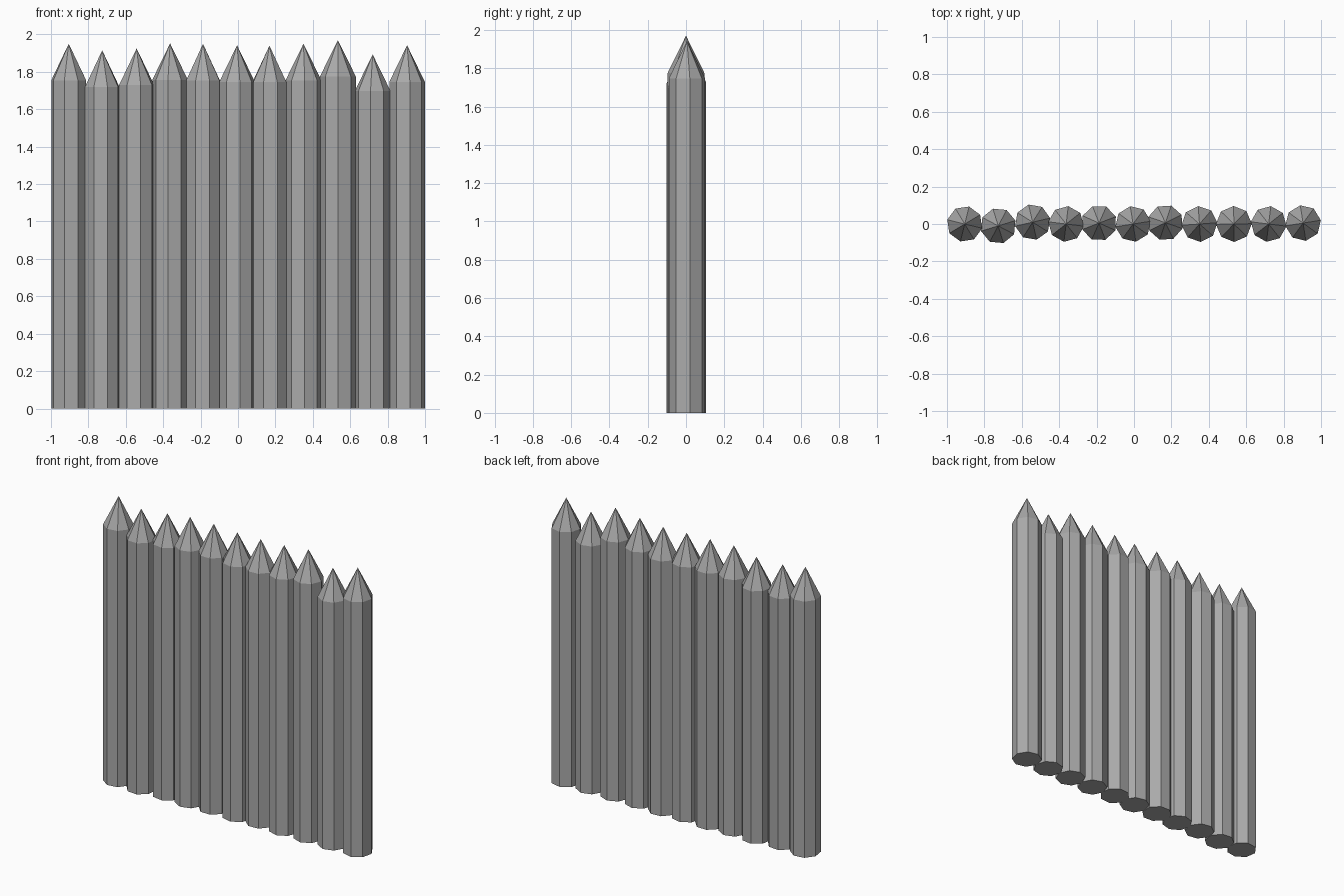
import bpy, math

cube = bpy.data.objects.get("Cube")
if cube:
    bpy.data.objects.remove(cube, do_unlink=True)

# Plain grey for the whole fence
grey = bpy.data.materials.new("grey_wood")
grey.use_nodes = True
colour = (0.4, 0.4, 0.4, 1)
grey.diffuse_color = colour
grey.node_tree.nodes["Principled BSDF"].inputs["Base Color"].default_value = colour

SIDES = 8
RADIUS = 0.096
TIP = 0.195


def sharpened_post(name, x, y, height, turn):
    """Eight-sided post standing on the ground with a pyramid point."""
    ring = [(RADIUS * math.cos(math.tau * i / SIDES),
             RADIUS * math.sin(math.tau * i / SIDES)) for i in range(SIDES)]
    verts = [(a, b, z) for z in (0, height - TIP) for a, b in ring]
    verts.append((0, 0, height))
    faces = [tuple(reversed(range(SIDES)))]
    for i in range(SIDES):
        j = (i + 1) % SIDES
        faces.append((i, j, SIDES + j, SIDES + i))
        faces.append((SIDES + i, SIDES + j, 2 * SIDES))
    mesh = bpy.data.meshes.new(name)
    mesh.from_pydata(verts, [], faces)
    mesh.materials.append(grey)
    post = bpy.data.objects.new(name, mesh)
    post.location = (x, y, 0)
    post.rotation_euler.z = math.radians(turn)
    bpy.context.collection.objects.link(post)


# Row of posts: x, y, height, turn in degrees
posts = [
    (-0.905, 0.0, 1.95, 31), (-0.726, -0.01, 1.915, 17),
    (-0.542, 0.01, 1.925, 13), (-0.363, 0.0, 1.952, 38),
    (-0.187, 0.005, 1.95, 21), (-0.005, 0.0, 1.942, 9),
    (0.168, 0.007, 1.94, 26), (0.35, 0.0, 1.95, 4),
    (0.534, 0.0, 1.97, 1), (0.72, 0.0, 1.893, 38),
    (0.904, 0.005, 1.942, 9),
]
for number, post in enumerate(posts, 1):
    sharpened_post(f"fence_post_{number}", *post)
